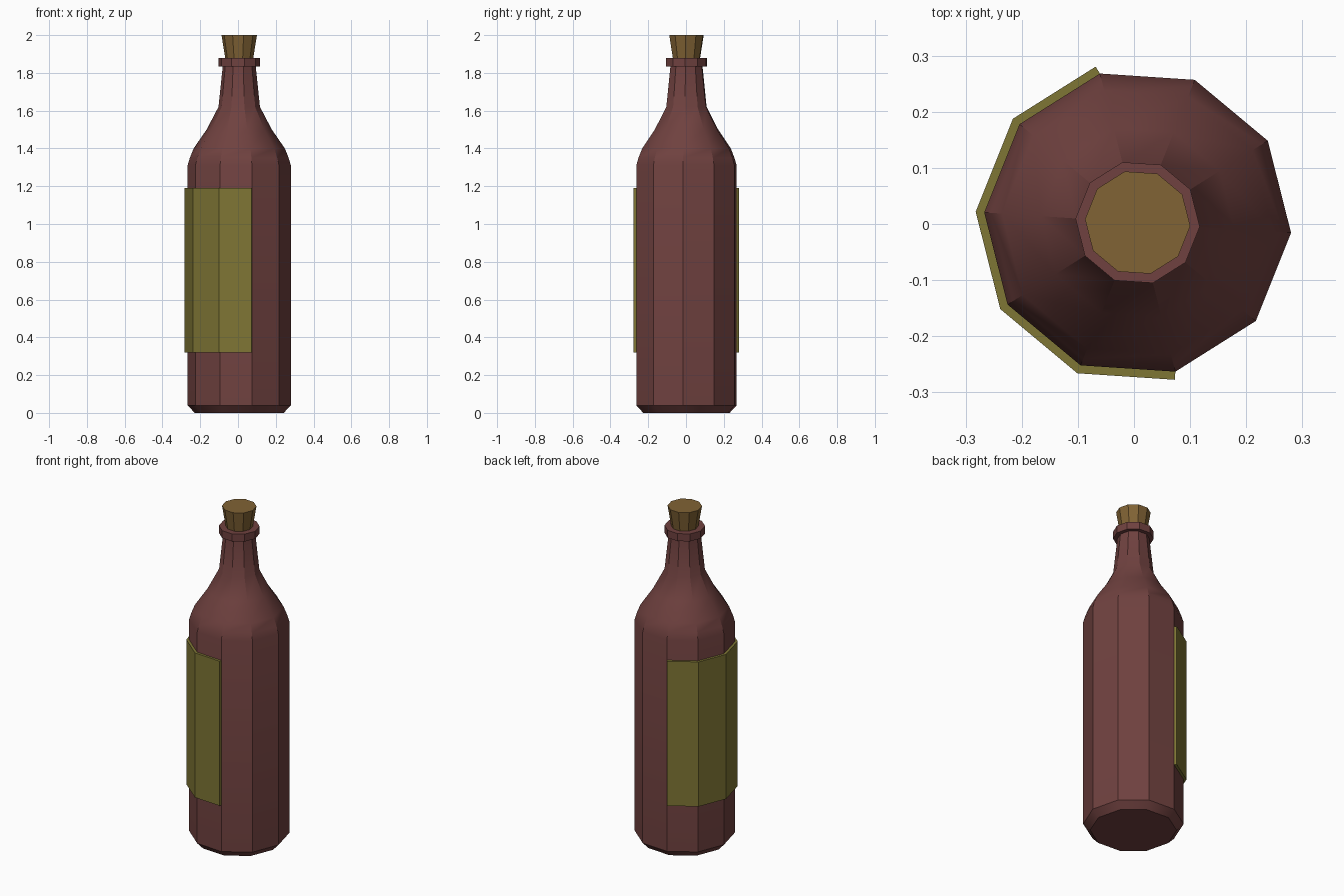
import bpy, bmesh, math

if "Cube" in bpy.data.objects:
    bpy.data.objects.remove(bpy.data.objects["Cube"])

SIDES = 10
PHASE = math.radians(-3.8)
CX, CY = 0.0065, 0.0025


def material(name, color):
    m = bpy.data.materials.new(name)
    m.diffuse_color = (*color, 1)
    m.use_nodes = True
    m.node_tree.nodes["Principled BSDF"].inputs["Base Color"].default_value = m.diffuse_color
    return m


def ring_point(r, k, z):
    a = PHASE + k * math.tau / SIDES
    return (CX + r * math.cos(a), CY + r * math.sin(a), z)


def finish(bm, name, mat):
    bmesh.ops.recalc_face_normals(bm, faces=bm.faces)
    me = bpy.data.meshes.new(name)
    bm.to_mesh(me)
    bm.free()
    me.materials.append(mat)
    ob = bpy.data.objects.new(name, me)
    bpy.context.collection.objects.link(ob)
    bpy.ops.object.select_all(action='DESELECT')
    ob.select_set(True)
    bpy.context.view_layer.objects.active = ob
    bpy.ops.object.shade_smooth_by_angle(angle=math.radians(30))
    return ob


def lathe(name, profile, mat):
    """Capped ten-sided solid from (radius, height) pairs."""
    bm = bmesh.new()
    rings = [[bm.verts.new(ring_point(r, k, z)) for k in range(SIDES)]
             for r, z in profile]
    for a, b in zip(rings, rings[1:]):
        for k in range(SIDES):
            j = (k + 1) % SIDES
            bm.faces.new((a[k], a[j], b[j], b[k]))
    bm.faces.new(rings[0][::-1])
    bm.faces.new(rings[-1])
    return finish(bm, name, mat)


glass = material("brown_glass", (0.16, 0.053, 0.05))
paper = material("old_paper", (0.21, 0.18, 0.035))
cork_mat = material("cork", (0.22, 0.125, 0.035))

# Bottle: chamfered base, straight body, shoulder, neck and lip
lathe("bottle", [(0.236, 0), (0.274, 0.04), (0.274, 1.31), (0.262, 1.35),
                 (0.242, 1.40), (0.173, 1.50), (0.11, 1.62), (0.0875, 1.835),
                 (0.111, 1.835), (0.111, 1.88)], glass)

# Cork tapering down into the neck
lathe("cork", [(0.073, 1.87), (0.094, 2.0)], cork_mat)

# Label: a thick sheet wrapped over five sides
INNER, THICK, Z0, Z1 = 0.274, 0.0145, 0.32, 1.19
bm = bmesh.new()
strip = []
for k in range(3, 9):
    x, y, _ = ring_point(INNER, k, 0)
    # inner vertices mitre outward; the two ends go straight out from their face
    turn = {3: 0.5, 8: -0.5}.get(k, 0)
    a = PHASE + (k + turn) * math.tau / SIDES
    d = THICK if turn else THICK / math.cos(math.pi / SIDES)
    ox, oy = x + d * math.cos(a), y + d * math.sin(a)
    strip.append([bm.verts.new(p) for p in
                  ((x, y, Z0), (ox, oy, Z0), (ox, oy, Z1), (x, y, Z1))])
for a, b in zip(strip, strip[1:]):
    for i in range(4):
        j = (i + 1) % 4
        bm.faces.new((a[i], a[j], b[j], b[i]))
bm.faces.new(strip[0])
bm.faces.new(strip[-1])
finish(bm, "label", paper)
